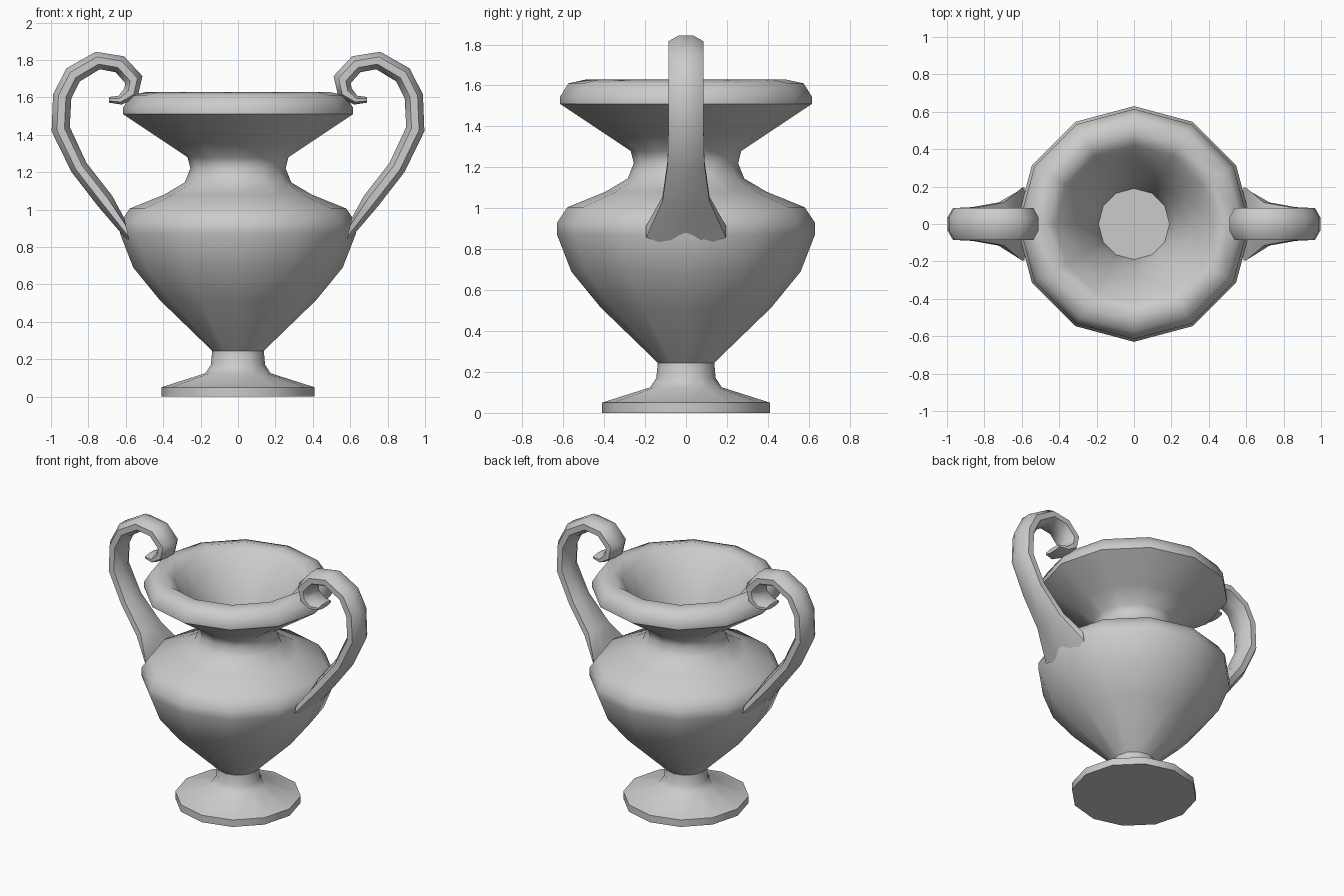
import bpy, bmesh, math
from mathutils import Vector

if "Cube" in bpy.data.objects:
    bpy.data.objects.remove(bpy.data.objects["Cube"])


def loft(name, rings, cap=True):
    """Skin a list of closed point rings into one smooth-shaded object."""
    bm = bmesh.new()
    loops = [[bm.verts.new(p) for p in ring] for ring in rings]
    n = len(loops[0])
    for a, b in zip(loops, loops[1:]):
        for i in range(n):
            j = (i + 1) % n
            bm.faces.new((a[i], a[j], b[j], b[i]))
    if cap:
        bm.faces.new(loops[0][::-1])
        bm.faces.new(loops[-1])
    bmesh.ops.recalc_face_normals(bm, faces=bm.faces)
    mesh = bpy.data.meshes.new(name)
    bm.to_mesh(mesh)
    bm.free()
    mesh.shade_smooth()
    mesh.set_sharp_from_angle(angle=math.radians(50))
    obj = bpy.data.objects.new(name, mesh)
    bpy.context.collection.objects.link(obj)
    return obj


# Vase: twelve-sided turned profile (radius, height), foot to lip to inside floor
profile = [
    (0.41, 0.0), (0.41, 0.05), (0.175, 0.125), (0.145, 0.17), (0.138, 0.245),
    (0.417, 0.515), (0.56, 0.69), (0.63, 0.87), (0.63, 0.93), (0.58, 1.005),
    (0.395, 1.08), (0.285, 1.145), (0.255, 1.22), (0.27, 1.28), (0.39, 1.36),
    (0.615, 1.51), (0.615, 1.545), (0.575, 1.61), (0.485, 1.63),
    (0.42, 1.585), (0.31, 1.42), (0.22, 1.25), (0.19, 1.1),
]
SIDES = 12
loft("vase_body", [[(r * math.cos(2 * math.pi * i / SIDES),
                     r * math.sin(2 * math.pi * i / SIDES), z)
                    for i in range(SIDES)] for r, z in profile])

# Handle: path rows of (x, z, half thickness, half width), flared foot to curled tip
path = [
    (0.592, 0.885, 0.07, 0.195), (0.71, 1.045, 0.047, 0.115),
    (0.85, 1.225, 0.047, 0.09), (0.948, 1.43, 0.05, 0.085),
    (0.94, 1.605, 0.05, 0.085), (0.882, 1.72, 0.05, 0.085),
    (0.75, 1.797, 0.048, 0.085), (0.632, 1.777, 0.048, 0.085),
    (0.557, 1.695, 0.05, 0.085), (0.572, 1.626, 0.042, 0.085),
    (0.63, 1.585, 0.025, 0.085), (0.69, 1.587, 0.015, 0.07),
]


def handle(name, side):
    rings = []
    for k, (x, z, t, w) in enumerate(path):
        a, b = path[max(k - 1, 0)], path[min(k + 1, len(path) - 1)]
        tangent = Vector((b[0] - a[0], 0, b[1] - a[1])).normalized()
        if k == 0:  # the foot lies flat against the body
            tangent = Vector((0.97, 0, -0.22)).normalized()
        normal = Vector((-tangent.z, 0, tangent.x))
        ring = []
        for i in range(8):
            ang = math.pi / 8 + i * math.pi / 4
            c, s = (f(ang) / math.cos(math.pi / 8) for f in (math.cos, math.sin))
            p = Vector((x, 0, z)) + normal * (t * s) + Vector((0, w * c, 0))
            ring.append((p.x * side, p.y, p.z))
        rings.append(ring)
    return loft(name, rings)


handle("right_handle", 1)
handle("left_handle", -1)
